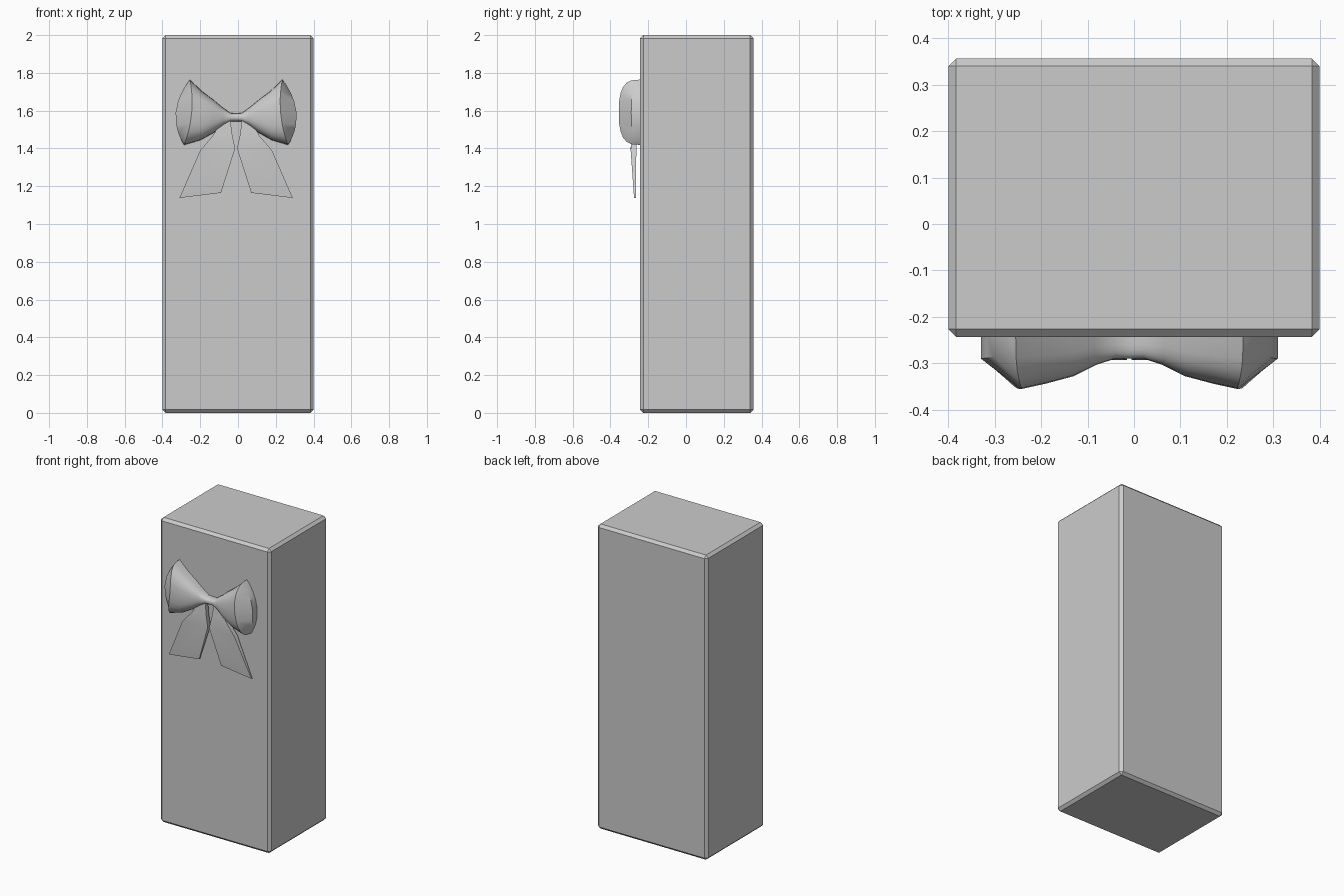
import bpy, bmesh
from math import sin, cos, pi, copysign

if "Cube" in bpy.data.objects:
    bpy.data.objects.remove(bpy.data.objects["Cube"])

BOW_X = -0.01      # bow symmetry plane
BASE_Y = -0.235    # just inside the front of the box


def make_object(name, bm, mirror=False):
    bmesh.ops.recalc_face_normals(bm, faces=bm.faces)
    mesh = bpy.data.meshes.new(name)
    bm.to_mesh(mesh)
    bm.free()
    ob = bpy.data.objects.new(name, mesh)
    bpy.context.collection.objects.link(ob)
    if mirror:
        ob.location.x = BOW_X
        m = ob.modifiers.new("mirror", 'MIRROR')
        m.use_clip = True
    return ob


def smooth(ob, angle):
    bpy.ops.object.select_all(action='DESELECT')
    ob.select_set(True)
    bpy.context.view_layer.objects.active = ob
    bpy.ops.object.shade_smooth_by_angle(angle=angle)


# tall box with chamfered edges
bm = bmesh.new()
bmesh.ops.create_cube(bm, size=1)
bmesh.ops.scale(bm, vec=(0.8, 0.6, 2.0), verts=bm.verts)
bmesh.ops.translate(bm, vec=(0, 0.057, 1.0), verts=bm.verts)
bmesh.ops.bevel(bm, geom=bm.edges[:], offset=0.017, segments=1, affect='EDGES')
make_object("box", bm)

# puffed bow loops: half-rings lofted outward from the knot
# (x top, x middle, x bottom, z top, z bottom, front y)
sections = [
    (0.00, 0.00, 0.00, 1.586, 1.542, -0.290),
    (0.03, 0.03, 0.03, 1.587, 1.542, -0.290),
    (0.075, 0.07, 0.07, 1.620, 1.518, -0.303),
    (0.125, 0.12, 0.12, 1.662, 1.482, -0.328),
    (0.18, 0.18, 0.19, 1.703, 1.443, -0.344),
    (0.245, 0.235, 0.275, 1.765, 1.418, -0.356),
    (0.250, 0.32, 0.278, 1.757, 1.422, -0.290),
    (0.250, 0.32, 0.278, 1.757, 1.422, BASE_Y),
]
N = 12
bm = bmesh.new()
rings = []
for xt, xm, xb, zt, zb, yf in sections:
    ring = []
    for i in range(N + 1):
        a = pi * i / N
        u = copysign(abs(cos(a)) ** 0.75, cos(a))
        v = max(sin(a), 0) ** 0.6 if 0 < i < N else 0
        x = xm + (xt - xb) / 2 * u + ((xt + xb) / 2 - xm) * u * u
        z = (zt + zb) / 2 + (zt - zb) / 2 * u
        ring.append(bm.verts.new((x, BASE_Y + (yf - BASE_Y) * v, z)))
    rings.append(ring)
for a, b in zip(rings, rings[1:]):
    for i in range(N):
        bm.faces.new((a[i], a[i + 1], b[i + 1], b[i]))
smooth(make_object("bow_loops", bm, True), 0.75)

# ribbon tails: thin strips that taper in thickness toward the ends
# (inner x, inner z, outer x, outer z, front y, back y)
rows = [
    (0.030, 1.550, 0.080, 1.540, -0.280, -0.255),
    (0.022, 1.480, 0.125, 1.465, -0.287, -0.258),
    (0.005, 1.400, 0.190, 1.390, -0.293, -0.263),
    (0.080, 1.165, 0.300, 1.138, -0.275, -0.266),
]
bm = bmesh.new()
loops = []
for xi, zi, xo, zo, yf, yb in rows:
    loops.append([bm.verts.new(c) for c in
                  ((xi, yf, zi), (xo, yf, zo), (xo, yb, zo), (xi, yb, zi))])
for a, b in zip(loops, loops[1:]):
    for i in range(4):
        j = (i + 1) % 4
        bm.faces.new((a[i], a[j], b[j], b[i]))
bm.faces.new(loops[0])
bm.faces.new(loops[-1])
smooth(make_object("ribbon_tails", bm, True), 0.6)
